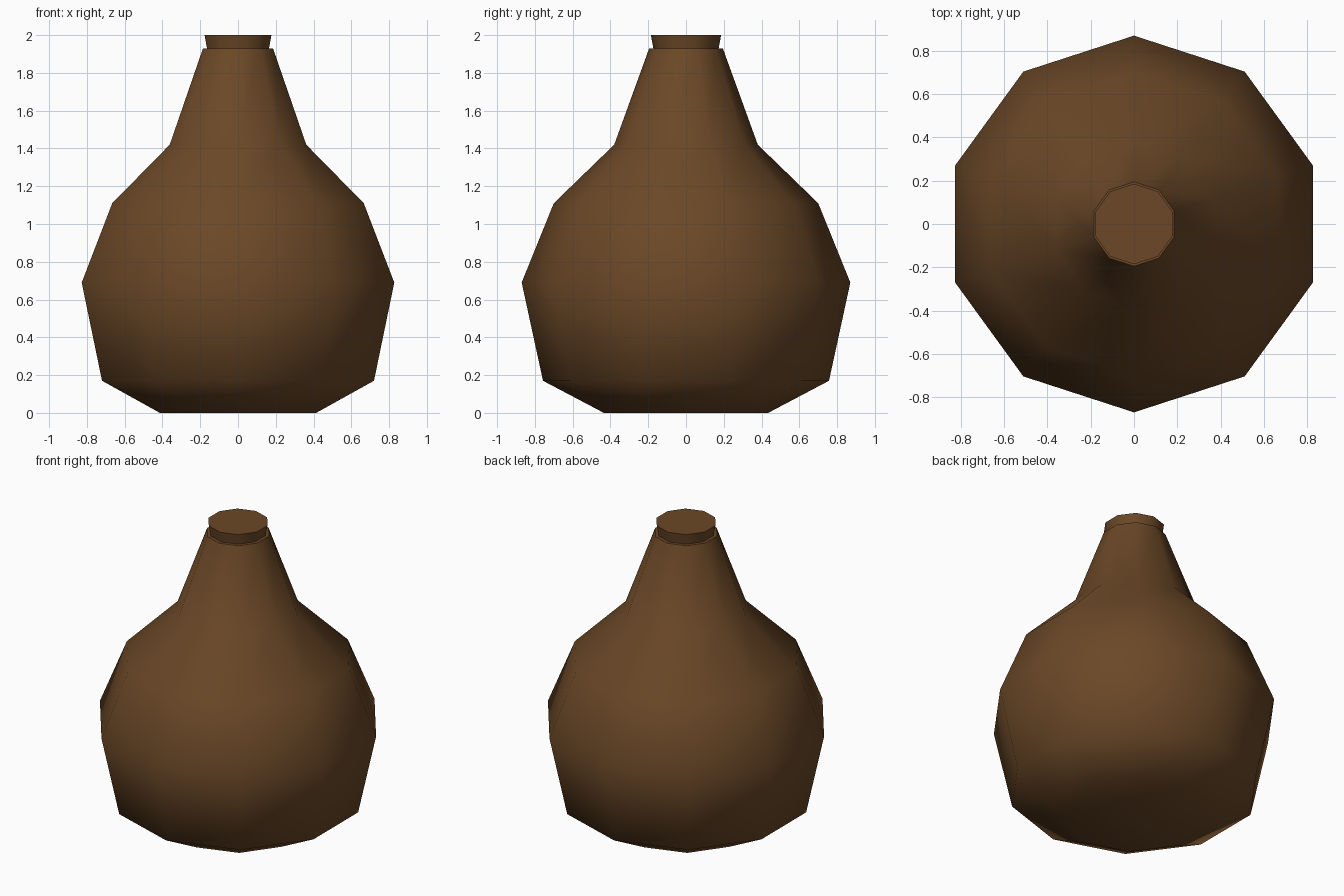
import bpy, bmesh, math

if "Cube" in bpy.data.objects:
    bpy.data.objects.remove(bpy.data.objects["Cube"])

SIDES = 10

brown = bpy.data.materials.new("dark_brown")
brown.diffuse_color = (0.145, 0.064, 0.020, 1)
brown.use_nodes = True
brown.node_tree.nodes["Principled BSDF"].inputs["Base Color"].default_value = brown.diffuse_color


def lathe(name, profile, angle):
    """Closed ten-sided solid from (radius, height) pairs, corner on +y."""
    bm = bmesh.new()
    rings = []
    for r, z in profile:
        ring = []
        for i in range(SIDES):
            a = math.pi / 2 + 2 * math.pi * i / SIDES
            ring.append(bm.verts.new((r * math.cos(a), r * math.sin(a), z)))
        rings.append(ring)
    for low, high in zip(rings, rings[1:]):
        for i in range(SIDES):
            j = (i + 1) % SIDES
            bm.faces.new((low[i], low[j], high[j], high[i]))
    bm.faces.new(rings[0][::-1])
    bm.faces.new(rings[-1])
    mesh = bpy.data.meshes.new(name)
    bm.to_mesh(mesh)
    bm.free()
    mesh.materials.append(brown)
    obj = bpy.data.objects.new(name, mesh)
    bpy.context.collection.objects.link(obj)
    # smooth sides, sharp rims
    bpy.ops.object.select_all(action='DESELECT')
    obj.select_set(True)
    bpy.context.view_layer.objects.active = obj
    bpy.ops.object.shade_smooth_by_angle(angle=math.radians(angle))
    return obj


# Round-bellied flask with tapered neck
lathe("flask_body", [(0.435, 0), (0.757, 0.17), (0.87, 0.69), (0.70, 1.11),
                     (0.38, 1.42), (0.195, 1.93)], 60)

# Stopper, widening upward, seated in the neck
lathe("stopper", [(0.171, 1.92), (0.186, 2.0)], 60)
